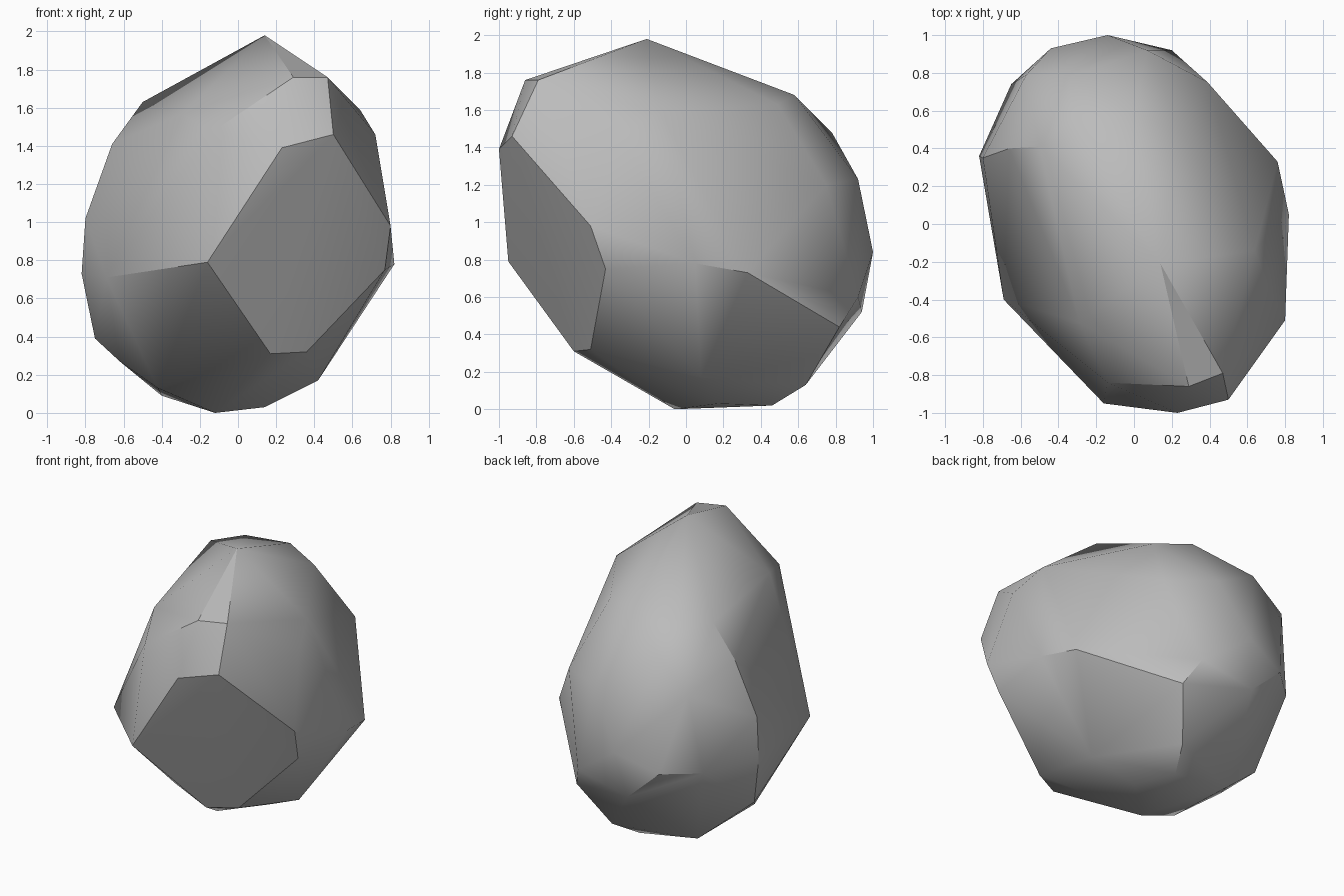
import bpy
import bmesh
import math

default_cube = bpy.data.objects.get("Cube")
if default_cube:
    bpy.data.objects.remove(default_cube, do_unlink=True)

# Corners of the boulder, grouped by the side of the stone they belong to.
front_facet = [
    (-.16, -.95, .79), (.23, -1, 1.39), (.5, -.93, 1.46), (.8, -.51, .98),
    (.77, -.43, .75), (.36, -.51, .32), (.17, -.6, .31),
]
crown = [
    (.14, -.21, 1.98), (.29, -.86, 1.76), (.47, -.79, 1.76), (-.14, -.84, 1.47),
    (-.29, -.52, 1.57), (-.5, .41, 1.63), (.25, .49, 1.63), (-.33, .55, 1.66),
    (0, .58, 1.68),
]
left_side = [
    (.64, -.14, 1.59), (.72, -.35, 1.46), (.82, .05, .78), (.76, .33, .73),
]
back_side = [
    (.39, .75, 1.2), (.07, .92, 1.23), (-.34, .78, 1.48), (-.57, .79, 1.28),
    (-.14, 1, .84), (.2, .92, .6), (-.2, .94, .52), (-.44, .93, .74),
    (-.65, .74, .73),
]
right_side = [
    (-.66, .4, 1.41), (-.8, .35, 1.02), (-.82, .36, .73), (-.69, -.4, .71),
    (-.75, .31, .39), (-.62, .12, .27),
]
underside = [
    (.42, .08, .17), (.14, .17, .03), (-.12, -.06, 0), (.04, .46, .02),
    (.13, .64, .13), (-.4, .44, .09), (-.42, -.1, .13), (.28, .82, .44),
    (-.31, .58, .2),
]


def make_material(name, colour):
    """Create a plain, matte material of one flat colour."""
    material = bpy.data.materials.new(name)
    material.use_nodes = True
    material.diffuse_color = colour
    shader = material.node_tree.nodes["Principled BSDF"]
    shader.inputs["Base Color"].default_value = colour
    shader.inputs["Roughness"].default_value = 0.9
    return material


def make_hull(name, groups, material):
    """Wrap a convex skin round the corners and merge level triangles."""
    bm = bmesh.new()
    for group in groups:
        for corner in group:
            bm.verts.new(corner)
    result = bmesh.ops.convex_hull(bm, input=bm.verts[:])
    loose = set(result["geom_interior"]) | set(result["geom_unused"])
    loose_verts = [v for v in loose if isinstance(v, bmesh.types.BMVert)]
    bmesh.ops.delete(bm, geom=loose_verts, context="VERTS")
    bmesh.ops.dissolve_limit(bm, angle_limit=math.radians(3),
                             verts=bm.verts[:], edges=bm.edges[:])
    bmesh.ops.recalc_face_normals(bm, faces=bm.faces[:])

    mesh = bpy.data.meshes.new(name)
    bm.to_mesh(mesh)
    bm.free()
    mesh.materials.append(material)
    obj = bpy.data.objects.new(name, mesh)
    bpy.context.collection.objects.link(obj)
    return obj


# The boulder itself: soft worn faces, with crisp edges at the broken facets.
stone_grey = make_material("stone grey", (.5, .5, .5, 1))
boulder = make_hull(
    "boulder",
    [front_facet, crown, left_side, back_side, right_side, underside],
    stone_grey,
)
bpy.ops.object.select_all(action="DESELECT")
boulder.select_set(True)
bpy.context.view_layer.objects.active = boulder
bpy.ops.object.shade_smooth_by_angle(angle=math.radians(32))
